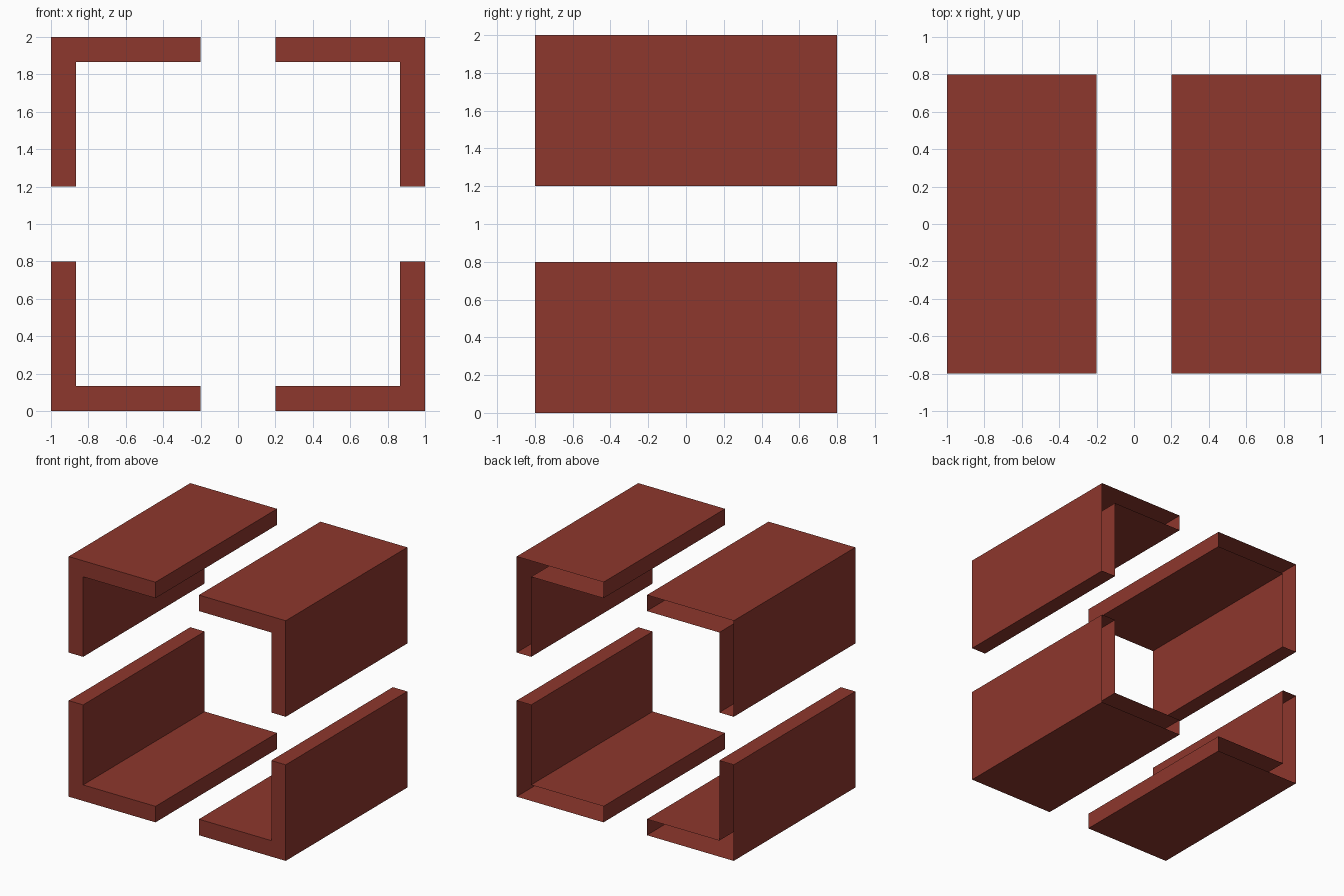
import bpy
import bmesh

if "Cube" in bpy.data.objects:
    bpy.data.objects.remove(bpy.data.objects["Cube"])

OUTER, GAP, HALF_LEN = 1.0, 0.2, 0.8
INNER = OUTER - 0.8 / 6

red = bpy.data.materials.new("dark_red")
red.diffuse_color = (0.27, 0.038, 0.026, 1)
red.use_nodes = True
red.node_tree.nodes["Principled BSDF"].inputs["Base Color"].default_value = red.diffuse_color

# L cross-section of the upper right corner, measured from the frame centre
PROFILE = [(GAP, OUTER), (GAP, INNER), (INNER, INNER),
           (INNER, GAP), (OUTER, GAP), (OUTER, OUTER)]


def corner_rail(name, sx, sz):
    pts = [(sx * x, 1 + sz * z) for x, z in PROFILE]
    if sx * sz < 0:
        pts.reverse()  # keep faces pointing outwards when mirrored
    bm = bmesh.new()
    front = [bm.verts.new((x, -HALF_LEN, z)) for x, z in pts]
    back = [bm.verts.new((x, HALF_LEN, z)) for x, z in pts]
    # front end is closed, back end is left open
    bm.faces.new(front)
    for i in range(len(pts)):
        j = (i + 1) % len(pts)
        bm.faces.new((front[j], front[i], back[i], back[j]))
    mesh = bpy.data.meshes.new(name)
    bm.to_mesh(mesh)
    bm.free()
    mesh.materials.append(red)
    bpy.context.collection.objects.link(bpy.data.objects.new(name, mesh))


# Four corner rails, mirrored left/right and top/bottom
for side, sx in (("left", -1), ("right", 1)):
    for level, sz in (("lower", -1), ("upper", 1)):
        corner_rail(f"{level}_{side}_corner_rail", sx, sz)
